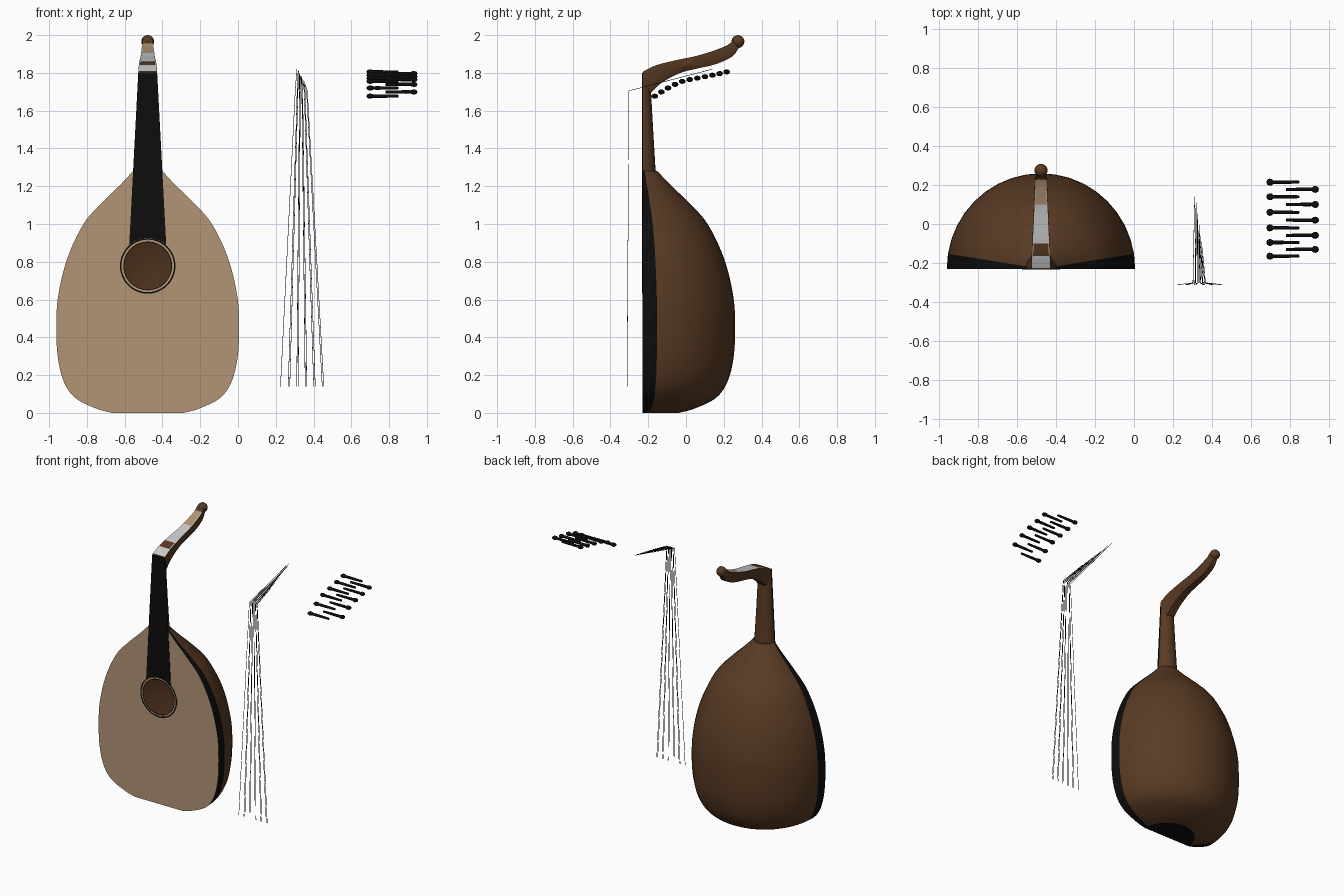
import bpy, bmesh, math
from mathutils import Vector

if "Cube" in bpy.data.objects:
    bpy.data.objects.remove(bpy.data.objects["Cube"])

CX, FY = -0.478, -0.23          # instrument axis and soundboard plane
HOLE_Z, HOLE_R = 0.778, 0.127


def material(name, rgb):
    m = bpy.data.materials.new(name)
    m.diffuse_color = (*rgb, 1)
    m.use_nodes = True
    m.node_tree.nodes["Principled BSDF"].inputs["Base Color"].default_value = m.diffuse_color
    return m


BROWN = material("walnut", (0.10, 0.043, 0.017))
TAN = material("spruce", (0.45, 0.30, 0.18))
BLACK = material("ebony", (0.004, 0.004, 0.004))


def finish(name, bm, mats=(), smooth=40):
    bmesh.ops.recalc_face_normals(bm, faces=bm.faces[:])
    me = bpy.data.meshes.new(name)
    bm.to_mesh(me)
    bm.free()
    ob = bpy.data.objects.new(name, me)
    bpy.context.collection.objects.link(ob)
    for m in mats:
        me.materials.append(m)
    if smooth:
        bpy.ops.object.select_all(action='DESELECT')
        ob.select_set(True)
        bpy.context.view_layer.objects.active = ob
        bpy.ops.object.shade_smooth_by_angle(angle=math.radians(smooth))
    return ob


def spline(pts, n=5):
    """Catmull-Rom through the points."""
    p = [Vector(q) for q in pts]
    p = [2 * p[0] - p[1]] + p + [2 * p[-1] - p[-2]]
    out = []
    for i in range(1, len(p) - 2):
        a, b, c, d = p[i - 1:i + 3]
        for k in range(n):
            t = k / n
            out.append(0.5 * (2 * b + (c - a) * t + (2 * a - 5 * b + 4 * c - d) * t * t
                              + (3 * b - a - 3 * c + d) * t ** 3))
    return out + [p[-2]]


def loft(bm, rings, closed=False, caps=False):
    """Skin a list of equal-length point rings; returns faces by column."""
    vs = [[bm.verts.new(q) for q in r] for r in rings]
    n = len(vs[0])
    cols = {}
    for a, b in zip(vs, vs[1:]):
        for i in range(n if closed else n - 1):
            j = (i + 1) % n
            cols.setdefault(i, []).append(bm.faces.new((a[i], a[j], b[j], b[i])))
    ends = [bm.faces.new(vs[0]), bm.faces.new(vs[-1])] if caps else []
    return cols, ends


def half_ring(z, w, d, segs):
    return [(CX + w * math.cos(math.pi * i / segs), FY + d * math.sin(math.pi * i / segs), z)
            for i in range(segs + 1)]


# Bowl: half revolve with dark edge ribs and dark flat end
profile = spline([(0.19, 0), (0.27, 0.022), (0.378, 0.075), (0.44, 0.155), (0.474, 0.28),
                  (0.484, 0.44), (0.474, 0.62), (0.425, 0.82), (0.34, 1.0), (0.245, 1.11),
                  (0.14, 1.213), (0.078, 1.28)])
bm = bmesh.new()
cols, ends = loft(bm, [half_ring(z, r, r * 1.013, 20) for r, z in profile], caps=True)
for f in cols[0] + cols[19] + ends[:1]:
    f.material_index = 1
finish("bowl", bm, (BROWN, BLACK))


def edge_loop(bm, pts):
    v = [bm.verts.new(q) for q in pts]
    return [bm.edges.new((v[i], v[(i + 1) % len(v)])) for i in range(len(v))]


def circle(r, y, n=48):
    return [(CX + r * math.cos(2 * math.pi * i / n), y, HOLE_Z + r * math.sin(2 * math.pi * i / n))
            for i in range(n)]


# Soundboard with an open sound hole
bm = bmesh.new()
outline = [(CX + r, FY, z) for r, z in profile] + [(CX - r, FY, z) for r, z in reversed(profile)]
edges = edge_loop(bm, outline) + edge_loop(bm, circle(HOLE_R, FY))
bmesh.ops.triangle_fill(bm, edges=edges, use_beauty=True)
finish("soundboard", bm, (TAN,), 0)

# Inlaid rings round the sound hole
for name, r0, r1 in (("hole_ring_outer", 0.139, 0.147), ("hole_ring_inner", 0.125, 0.129)):
    bm = bmesh.new()
    loops = [circle(r0, FY), circle(r0, FY - 0.002), circle(r1, FY - 0.002), circle(r1, FY)]
    loft(bm, loops, closed=True)
    finish(name, bm, (BLACK,))

# Neck: half-round loft
bm = bmesh.new()
neck = [(1.25, 0.079, 0.074), (1.30, 0.073, 0.068), (1.50, 0.062, 0.056),
        (1.70, 0.053, 0.045), (1.795, 0.049, 0.040)]
loft(bm, [half_ring(z, w, d, 12) for z, w, d in neck], caps=True)
finish("neck", bm, (BROWN,))

# Fingerboard: tapered plate ending on the outer ring
bm = bmesh.new()
arc = [-0.098 + 0.196 * i / 12 for i in range(13)]
pts = [(CX + x, FY - 0.004, HOLE_Z + math.sqrt(0.148 ** 2 - x * x)) for x in arc]
pts += [(CX + 0.05, FY - 0.004, 1.80), (CX - 0.05, FY - 0.004, 1.80)]
f = bm.faces.new([bm.verts.new(p) for p in pts])
ext = bmesh.ops.extrude_face_region(bm, geom=[f])
bmesh.ops.translate(bm, vec=(0, 0.006, 0), verts=[v for v in ext["geom"] if isinstance(v, bmesh.types.BMVert)])
finish("fingerboard", bm, (BLACK,), 0)

# Pegbox: top y/z, bottom y/z, half width
sections = spline([(-0.23, 1.805, -0.19, 1.69, 0.05), (-0.16, 1.84, -0.13, 1.747, 0.047),
                   (-0.05, 1.868, -0.03, 1.80, 0.042), (0.04, 1.886, 0.06, 1.823, 0.038),
                   (0.13, 1.912, 0.16, 1.847, 0.034), (0.22, 1.947, 0.245, 1.887, 0.030),
                   (0.25, 1.978, 0.285, 1.94, 0.026)], 3)
bm = bmesh.new()
rings = []
for yt, zt, yb, zb, w in sections:
    shape = [(-1, 0), (-1, 0.6), (-0.6, 1), (0.6, 1), (1, 0.6), (1, 0)]
    rings.append([(CX + u * w, yt + (yb - yt) * t, zt + (zb - zt) * t) for u, t in shape])
loft(bm, rings, closed=True, caps=True)
finish("pegbox", bm, (BROWN,), 30)


def top_strip(name, y0, y1, width, lift, mat):
    """Thin inlay following the top of the pegbox."""
    def at(y):
        for a, b in zip(sections, sections[1:]):
            if a[0] <= y <= b[0]:
                return a.lerp(b, (y - a[0]) / (b[0] - a[0]))
    bm = bmesh.new()
    rows = [at(y0 + (y1 - y0) * i / 12) for i in range(13)]
    loft(bm, [[(CX + s * r[4] * width, r[0], r[1] + lift) for s in (-1, 1)] for r in rows])
    finish(name, bm, mat)


top_strip("pegbox_face", -0.225, 0.225, 0.97, 0.002, ())
top_strip("pegbox_dark_inlay", -0.165, -0.10, 0.86, 0.004, (BROWN,))
top_strip("pegbox_light_inlay", 0.10, 0.228, 0.85, 0.004, (TAN,))

# Rounded finial
bm = bmesh.new()
bmesh.ops.create_uvsphere(bm, u_segments=20, v_segments=12, radius=0.034)
bmesh.ops.translate(bm, vec=(CX, 0.275, 1.966), verts=bm.verts[:])
finish("finial", bm, (BROWN,))

# Strings: one single and five double courses, laid out beside the body
cu = bpy.data.curves.new("strings", 'CURVE')
cu.dimensions = '3D'
cu.bevel_depth = 0.0015
cu.bevel_resolution = 1
for i in range(11):
    course, side = (i + 1) // 2, (0 if i == 0 else (1 if i % 2 else -1))
    t = course / 5
    xb = 0.225 + 0.225 * t + 0.004 * side
    xn = 0.303 + 0.062 * t + 0.002 * side
    ye = 0.14 - 0.029 * i
    path = [(xb, -0.312, 0.14), (xn, -0.302, 1.705),
            (xn + (0.325 - xn) * 0.4, ye, 1.705 + (ye + 0.302) * 0.26)]
    sp = cu.splines.new('POLY')
    sp.points.add(2)
    for p, q in zip(sp.points, path):
        p.co = (*q, 1)
cu.materials.append(BLACK)
bpy.context.collection.objects.link(bpy.data.objects.new("strings", cu))

# Pegs: turned profile along x, heads alternating sides
peg_path = spline([(-0.165, 1.677), (-0.095, 1.72), (-0.02, 1.755), (0.06, 1.772),
                   (0.14, 1.788), (0.215, 1.805)], 2)
peg_shape = [(0, 0.001), (0.004, 0.012), (0.015, 0.018), (0.028, 0.016), (0.036, 0.009),
             (0.06, 0.0095), (0.168, 0.0075), (0.17, 0.001)]
for i, (y, z) in enumerate(peg_path):
    s = 1 if i % 2 == 0 else -1
    x0 = 0.815 - s * 0.135
    bm = bmesh.new()
    rings = []
    for d, r in peg_shape:
        flat = 0.75 if d < 0.036 else 1
        rings.append([(x0 + s * d, y + r * math.cos(a * math.pi / 6),
                       z + r * flat * math.sin(a * math.pi / 6)) for a in range(12)])
    loft(bm, rings, closed=True, caps=True)
    finish(f"peg_{i + 1}", bm, (BLACK,))
